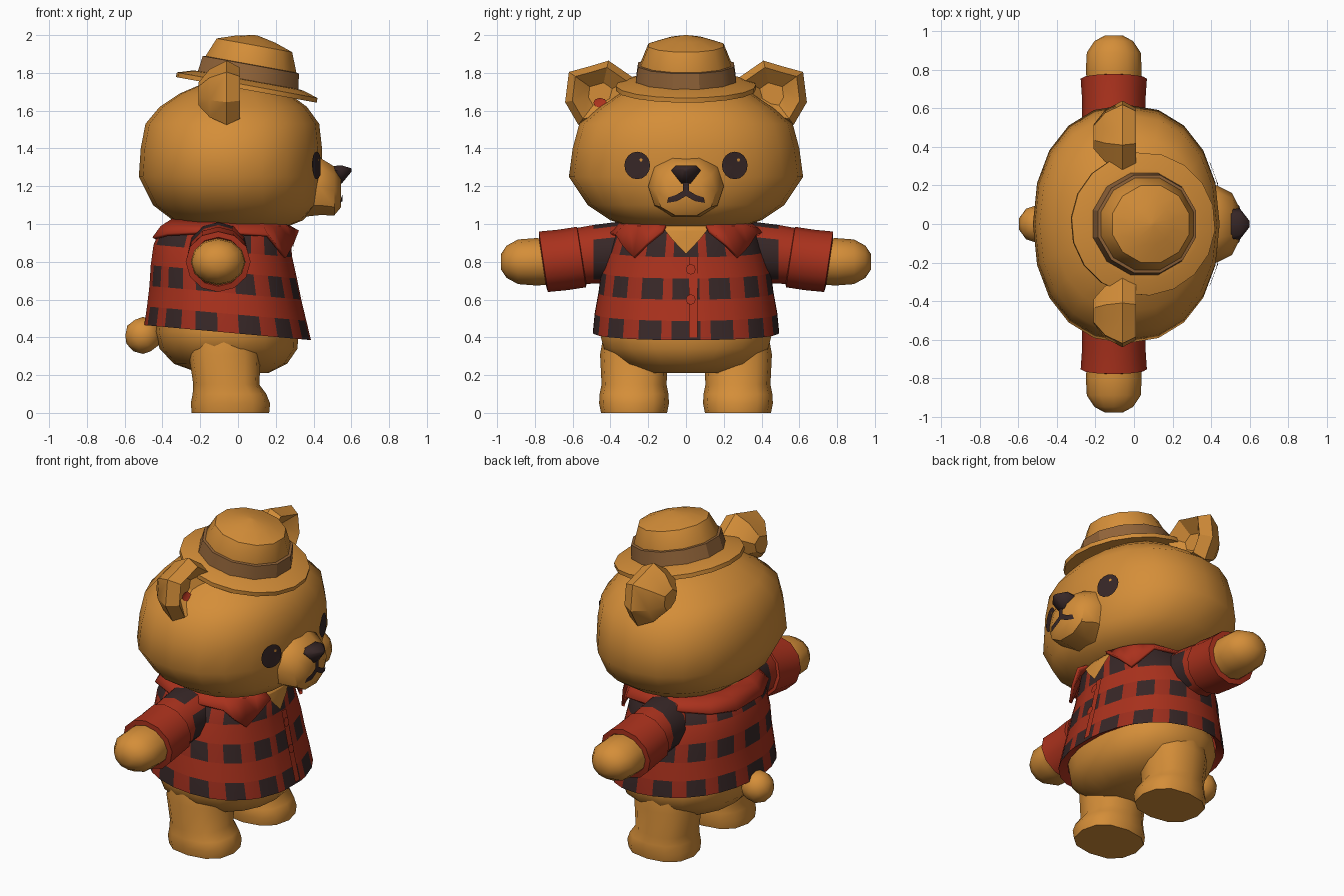
import bpy, bmesh
from math import sin, cos, pi, radians, copysign
from mathutils import Vector

if "Cube" in bpy.data.objects:
    bpy.data.objects.remove(bpy.data.objects["Cube"])


def material(name, rgb):
    m = bpy.data.materials.new(name)
    m.use_nodes = True
    m.diffuse_color = (*rgb, 1)
    m.node_tree.nodes["Principled BSDF"].inputs["Base Color"].default_value = (*rgb, 1)
    return m


TAN = material("tan fur", (0.66, 0.27, 0.04))
RED = material("red cloth", (0.40, 0.031, 0.012))
DEEP = material("deep red cloth", (0.34, 0.027, 0.012))
BLACK = material("dark check", (0.038, 0.02, 0.02))
BROWN = material("brown band", (0.28, 0.125, 0.04))


def finish(name, bm, mats, angle=40):
    bmesh.ops.recalc_face_normals(bm, faces=bm.faces)
    me = bpy.data.meshes.new(name)
    bm.to_mesh(me)
    bm.free()
    for m in mats:
        me.materials.append(m)
    ob = bpy.data.objects.new(name, me)
    bpy.context.collection.objects.link(ob)
    bpy.ops.object.select_all(action='DESELECT')
    ob.select_set(True)
    bpy.context.view_layer.objects.active = ob
    bpy.ops.object.shade_smooth_by_angle(angle=radians(angle))
    return ob


def even(n):
    return [2 * pi * i / n for i in range(n)]


def ring(axis, centre, ra, rb, angles, p=2.0):
    """Superellipse ring around the given axis."""
    pts = []
    for a in angles:
        u, v = (copysign(abs(f) ** (2 / p), f) for f in (cos(a), sin(a)))
        u, v = u * ra, v * rb
        off = {"x": (0, u, v), "y": (u, 0, v), "z": (u, v, 0)}[axis]
        pts.append(Vector(centre) + Vector(off))
    return pts


def loft(name, rings, mats, rule=None, caps=(True, True), angle=40):
    """Skin closed rings; rule(row, column) picks the material."""
    bm = bmesh.new()
    rows = [[bm.verts.new(p) for p in r] for r in rings]
    n = len(rows[0])
    for j in range(len(rows) - 1):
        for i in range(n):
            k = (i + 1) % n
            f = bm.faces.new((rows[j][i], rows[j][k], rows[j + 1][k], rows[j + 1][i]))
            f.material_index = rule(j, i) if rule else 0
    for on, row in zip(caps, (rows[0], rows[-1])):
        if on:
            bm.faces.new(row)
    return finish(name, bm, mats, angle)


def stack(name, profile, n, y=0.0, p=2.0, **kw):
    """Vertical loft from (z, centre x, x radius, y radius)."""
    return loft(name, [ring("z", (cx, y, z), rx, ry, even(n), p) for z, cx, rx, ry in profile], [TAN], **kw)


def plate(name, polys, target, mat, lift=0.008):
    """Thin patches of (y, z) outlines laid onto the front of a part."""
    bpy.context.view_layer.update()
    bm = bmesh.new()
    for poly in polys:
        mid = (sum(q[0] for q in poly) / len(poly), sum(q[1] for q in poly) / len(poly))
        vs = []
        for y, z in [*poly, mid]:
            hit, loc, _, _ = target.ray_cast(Vector((2, y, z)), Vector((-1, 0, 0)))
            vs.append(bm.verts.new((loc.x + lift if hit else 0.3, y, z)))
        for i in range(len(poly)):
            bm.faces.new((vs[i], vs[(i + 1) % len(poly)], vs[-1]))
    return finish(name, bm, [mat])


def oval(y, z, ry, rz, n):
    return [(y + ry * cos(a), z + rz * sin(a)) for a in even(n)]


# Head
head = stack("head", [
    (0.97, -0.01, 0.23, 0.25), (1.02, 0.0, 0.345, 0.40), (1.10, -0.015, 0.435, 0.52),
    (1.25, -0.04, 0.485, 0.62), (1.40, -0.035, 0.48, 0.60), (1.53, -0.03, 0.46, 0.565),
    (1.62, -0.025, 0.39, 0.455), (1.69, -0.02, 0.29, 0.35), (1.75, 0, 0.17, 0.22)], 20, p=2.2, angle=60)

# Muzzle, nose and mouth
muzzle = loft("muzzle", [ring("x", (x, 0, z), ry, rz, even(10), 2.3) for x, z, ry, rz in (
    (0.34, 1.20, 0.20, 0.17), (0.43, 1.20, 0.20, 0.16), (0.51, 1.175, 0.16, 0.135),
    (0.545, 1.165, 0.09, 0.08))], [TAN])
nose_outline = [(-0.08, 0.025), (-0.055, 0.05), (0.055, 0.05), (0.08, 0.025), (0.025, -0.045), (-0.025, -0.045)]
loft("nose", [[Vector((x, y * s, cz + z * s)) for y, z in nose_outline]
              for x, s, cz in ((0.49, 0.97, 1.258), (0.55, 1, 1.26), (0.60, 0.2, 1.285))], [BLACK], angle=60)
strokes = [[(-0.016, 1.225), (0.016, 1.225), (0.016, 1.15), (-0.016, 1.15)]]
for s in (1, -1):
    strokes.append([(0, 1.185), (s * 0.05, 1.155), (s * 0.05, 1.12), (0, 1.148)])
    strokes.append([(s * 0.05, 1.155), (s * 0.095, 1.14), (s * 0.10, 1.112), (s * 0.05, 1.12)])
plate("mouth", strokes, muzzle, BLACK)

# Body and tail
stack("body", [
    (0.21, -0.02, 0.18, 0.20), (0.26, -0.04, 0.30, 0.34), (0.34, -0.05, 0.365, 0.44),
    (0.43, -0.06, 0.38, 0.465), (0.60, -0.06, 0.36, 0.42), (1.0, -0.06, 0.25, 0.28)], 18, p=2.2)
bm = bmesh.new()
bmesh.ops.create_icosphere(bm, subdivisions=2, radius=0.098)
bmesh.ops.translate(bm, verts=bm.verts, vec=(-0.503, 0, 0.41))
finish("tail", bm, [TAN])

# Checked shirt: wide columns carry the checks, closer together at the front
centres = [0, 21, 48, 76, 103, 129, 154, 180]
centres += [360 - a for a in reversed(centres[1:-1])]
columns = [radians(c + d) for c in centres for d in (-7.5, 7.5)]
shirt_rings = []
for z, cx, rx, ry in ((0.45, -0.06, 0.385, 0.46), (0.42, -0.055, 0.445, 0.495), (0.52, -0.06, 0.425, 0.485),
                      (0.63, -0.067, 0.405, 0.465), (0.74, -0.075, 0.39, 0.45), (0.85, -0.08, 0.37, 0.42),
                      (0.97, -0.07, 0.345, 0.375), (1.03, -0.06, 0.28, 0.30)):
    pts = ring("z", (cx, 0, z), rx, ry, columns, 2.2)
    for q in pts:
        q.z -= 0.09 * q.x * (z < 0.9)
    shirt_rings.append(pts)
SHOULDER_GAPS = (5, 9, 17, 21)  # joined into large patches by the arms


def check(j, i):
    if j in (1, 3, 5):
        joined = j == 5 and i in SHOULDER_GAPS
        return 2 if i % 2 == 0 or joined else 1
    return 0


shirt = loft("shirt", shirt_rings, [RED, DEEP, BLACK], check, caps=(False, True))

# Shirt opening, placket and buttons
opening = []
for (wa, a), (wb, b) in (((0.115, 1.0), (0.11, 0.965)), ((0.11, 0.965), (0.075, 0.92)), ((0.075, 0.92), (0.004, 0.845))):
    for s in (1, -1):
        opening.append([(0, a), (s * wa, a), (s * wb, b), (0, b)])
plate("chest", opening, shirt, TAN, 0.012)
steps = [0.40 + 0.085 * i for i in range(6)]
plate("placket", [[(0.015, a), (0.06, a), (0.06, b), (0.015, b)] for a, b in zip(steps, steps[1:])], shirt, RED)
for z in (0.60, 0.76):
    plate("button", [oval(0.025, z, 0.026, 0.028, 8)], shirt, RED, 0.02)

# Folded collar, open at the front, with pointed tips
half = [(15, 0.965), (27, 0.895), (38, 0.825), (48, 0.88), (58, 0.945), (100, 0.965), (140, 0.95), (165, 0.93)]
hem = half + [(360 - a, z) for a, z in reversed(half)]
bm = bmesh.new()
edge = []
for deg, low in hem:
    a = [radians(deg)]
    edge.append([bm.verts.new(ring("z", (-0.065, 0, z), rx, ry, a, 2.2)[0]) for z, rx, ry in (
        (1.03, 0.29, 0.32), (0.99, 0.355, 0.39), (low, 0.40, 0.435))])
for p, q in zip(edge, edge[1:]):
    for k in (0, 1):
        bm.faces.new((p[k], q[k], q[k + 1], p[k + 1]))
collar = finish("collar", bm, [RED])
collar.modifiers.new("thickness", 'SOLIDIFY').thickness = 0.018

# Paired parts
ear_outline = [(0.17, 0.12), (0.06, 0.15), (-0.04, 0.18), (-0.17, 0.09), (-0.13, -0.06),
               (0.0, -0.14), (0.12, -0.16), (0.19, -0.04)]
for side, label in ((1, "left"), (-1, "right")):
    # Ear with a shallow hollow front
    ear = loft(label + "_ear", [[Vector((x, side * (0.45 + u * s), 1.685 + v * s)) for u, v in ear_outline]
               for x, s in ((-0.21, 0.35), (-0.15, 0.75), (-0.06, 1), (0.01, 0.8), (-0.06, 0.35))], [TAN], angle=30)
    if side < 0:
        plate("ear_patch", [oval(-0.455, 1.642, 0.036, 0.026, 8)], ear, RED, 0.01)

    # Eye with a small glint
    eye = plate(label + "_eye", [oval(side * 0.258, 1.31, 0.068, 0.073, 16)], head, BLACK, 0.012)
    plate(label + "_eye_glint", [oval(side * 0.258 + 0.02, 1.34, 0.009, 0.009, 6)], eye, TAN, 0.004)

    # Leg with the foot pushed forward
    stack(label + "_leg", [
        (0.0, -0.04, 0.205, 0.175), (0.05, -0.04, 0.21, 0.185), (0.10, -0.045, 0.195, 0.182),
        (0.15, -0.062, 0.175, 0.172), (0.31, -0.07, 0.19, 0.18), (0.42, -0.08, 0.16, 0.16)],
        12, y=side * 0.275, p=2.4)

    # Paw, sleeve and leaning cuff along the side axis
    def limb(name, profile, mats, rule=None, caps=(True, True), lean=0.0):
        rings = [ring("y", (-0.105, side * y, z), rx, rz, even(12)) for y, z, rx, rz in profile]
        for q in sum(rings, []):
            q.y += side * lean * (q.z - 0.8)
        loft(label + name, rings, mats, rule, caps)

    limb("_paw", [(0.60, 0.80, 0.13, 0.12), (0.80, 0.80, 0.145, 0.125), (0.89, 0.80, 0.14, 0.118),
                  (0.95, 0.80, 0.10, 0.085), (0.98, 0.80, 0.045, 0.04)], [TAN])
    limb("_sleeve", [(0.25, 0.84, 0.17, 0.17), (0.37, 0.85, 0.16, 0.16), (0.49, 0.84, 0.15, 0.155),
                     (0.60, 0.825, 0.145, 0.15)], [RED, BLACK],
         lambda j, i: int(j == 1 and i not in (1, 8, 9) or j == 0 and i in (2, 3)))
    limb("_cuff", [(0.545, 0.825, 0.14, 0.145), (0.55, 0.825, 0.165, 0.16), (0.65, 0.81, 0.165, 0.16),
                   (0.755, 0.80, 0.172, 0.16), (0.76, 0.80, 0.14, 0.13), (0.72, 0.80, 0.12, 0.11)],
         [RED], caps=(False, False), lean=0.15)

# Tilted hat with a band
for name, mat, n, profile in (
        ("hat_brim", TAN, 18, ((0.26, 0.0), (0.38, -0.005), (0.38, 0.02), (0.30, 0.045), (0.25, 0.05))),
        ("hat_band", BROWN, 12, ((0.25, 0.035), (0.28, 0.045), (0.268, 0.13), (0.23, 0.135))),
        ("hat_crown", TAN, 12, ((0.25, 0.05), (0.252, 0.135), (0.21, 0.235), (0.11, 0.268), (0.012, 0.288)))):
    hat = loft(name, [ring("z", (0, 0, z), r, r * 0.98, [a + pi / 12 for a in even(n)]) for r, z in profile],
               [mat], angle=30)
    hat.location = (0.045, 0, 1.715)
    hat.rotation_euler.y = 0.18
